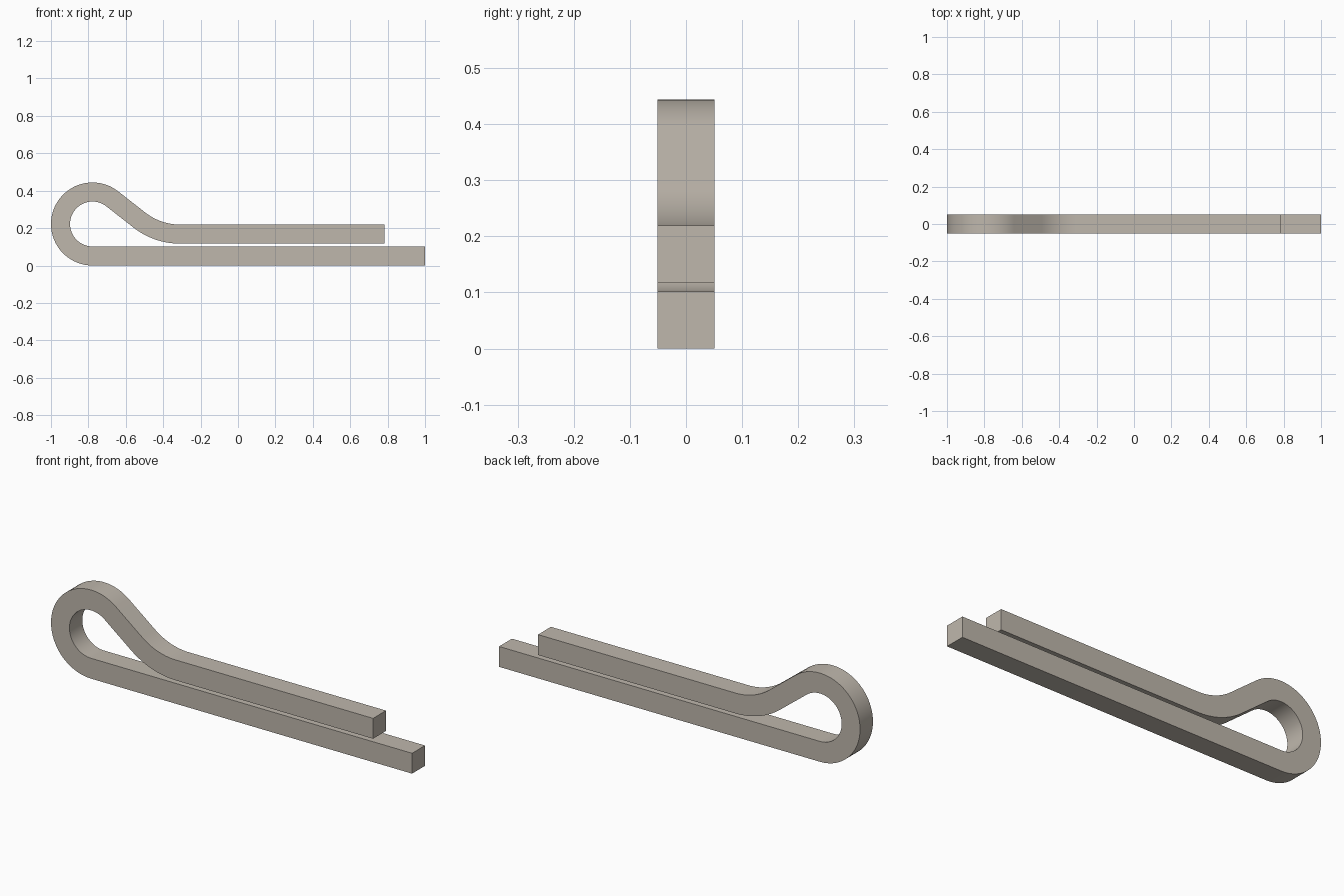
import bpy, bmesh
from math import sin, cos, radians, pi

if "Cube" in bpy.data.objects:
    bpy.data.objects.remove(bpy.data.objects["Cube"])

T = 0.102              # square wire thickness
H = T / 2
A = radians(38)        # slope of the neck
LOOP, R_LOOP = (-0.778, 0.222), 0.171    # eye centre, centreline radius
X_BEND, Z_TOP = -0.31, 0.168             # where the upper leg straightens

# Bend radius that makes the neck tangent to both the eye and the upper leg
R_BEND = ((X_BEND - LOOP[0]) * sin(A) + (Z_TOP - LOOP[1]) * cos(A) - R_LOOP) / (1 - cos(A))
BEND = (X_BEND, Z_TOP + R_BEND)


def arc(c, r, a0, a1, n, side):
    """Centreline points with outward normals; side flips the normal."""
    out = []
    for i in range(n + 1):
        a = a0 + (a1 - a0) * i / n
        d = (cos(a), sin(a))
        out.append((c[0] + r * d[0], c[1] + r * d[1], side * d[0], side * d[1]))
    return out


# Centreline: lower leg, eye, neck, bend, upper leg
path = [(1.0, H, 0, -1)]
path += arc(LOOP, R_LOOP, -pi / 2, -3 * pi / 2 - A, 48, 1)
path += arc(BEND, R_BEND, -pi / 2 - A, -pi / 2, 16, -1)
path += [(0.784, Z_TOP, 0, 1)]

# Sweep the square section along the centreline
bm = bmesh.new()
rings = [[bm.verts.new((x + nx * o, y, z + nz * o))
          for o, y in ((-H, -H), (H, -H), (H, H), (-H, H))]
         for x, z, nx, nz in path]
for a, b in zip(rings, rings[1:]):
    for i in range(4):
        j = (i + 1) % 4
        bm.faces.new((a[i], a[j], b[j], b[i]))
bm.faces.new(rings[0])
bm.faces.new(rings[-1])
bmesh.ops.recalc_face_normals(bm, faces=bm.faces)

mesh = bpy.data.meshes.new("split_pin")
bm.to_mesh(mesh)
bm.free()
pin = bpy.data.objects.new("split_pin", mesh)
bpy.context.collection.objects.link(pin)

# Warm grey steel
steel = bpy.data.materials.new("steel")
steel.diffuse_color = (0.52, 0.475, 0.415, 1)
steel.use_nodes = True
steel.node_tree.nodes["Principled BSDF"].inputs["Base Color"].default_value = steel.diffuse_color
mesh.materials.append(steel)

bpy.context.view_layer.objects.active = pin
pin.select_set(True)
bpy.ops.object.shade_smooth_by_angle(angle=radians(30))
